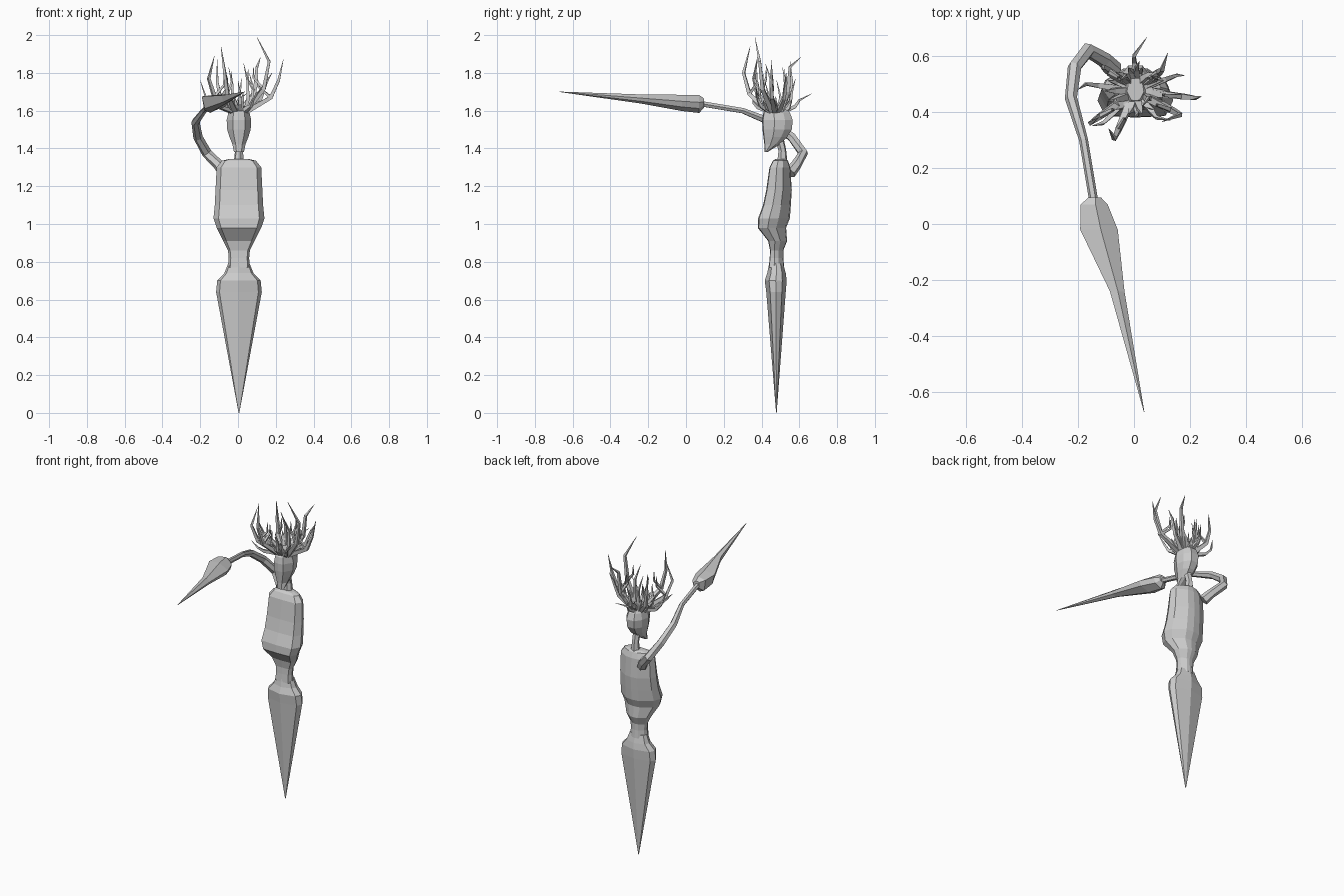
import bpy, math
from mathutils import Vector

skin = bpy.data.materials.new("plain_grey")
skin.diffuse_color = (0.6, 0.6, 0.6, 1)
CX = .005  # body centre line


def loft(name, rings):
    """Skin a list of equal-length rings and cap both ends."""
    n = len(rings[0])
    verts = [tuple(p) for r in rings for p in r]
    faces = [(k * n + i, k * n + (i + 1) % n, (k + 1) * n + (i + 1) % n, (k + 1) * n + i)
             for k in range(len(rings) - 1) for i in range(n)]
    faces += [tuple(reversed(range(n))), tuple(range(len(verts) - n, len(verts)))]
    me = bpy.data.meshes.new(name)
    me.from_pydata(verts, [], faces)
    me.materials.append(skin)
    ob = bpy.data.objects.new(name, me)
    bpy.context.collection.objects.link(ob)
    return ob


def stack(name, section, levels):
    """Horizontal sections: (z, half width, front y, back y)."""
    return loft(name, [[(CX + u * w, f + v * (b - f), z) for u, v in section]
                       for z, w, f, b in levels])


def tube(name, pts, radii, sides):
    """Tapered faceted tube along a path."""
    pts = [Vector(p) for p in pts]
    rings = []
    side = None
    for i, p in enumerate(pts):
        d = (pts[min(i + 1, len(pts) - 1)] - pts[max(i - 1, 0)]).normalized()
        if side is None:
            side = d.orthogonal()
        side = (side - d * side.dot(d)).normalized()
        up = d.cross(side)
        rings.append([p + radii[i] * (side * math.cos(a) + up * math.sin(a))
                      for a in (2 * math.pi * k / sides for k in range(sides))])
    return loft(name, rings)


def mirrored(half):
    """Close a right-hand half section, from front centre to back centre."""
    return half + [(-u, v) for u, v in reversed(half) if u > 0]


# Torso and waist
body_section = mirrored([(0, 0), (0.8, 0.03), (1, 0.35), (0.87, 0.65), (0.35, 0.96), (0, 1)])
stack("torso", body_section, [
    (0.77, .058, .438, .52), (0.82, .054, .443, .515), (0.86, .058, .445, .515),
    (0.91, .083, .435, .535), (0.98, .118, .38, .53), (1.03, .135, .382, .55),
    (1.10, .128, .408, .555), (1.18, .124, .425, .56), (1.30, .118, .442, .552),
    (1.335, .09, .46, .54), (1.345, .05, .475, .53)])

# Pointed lower body
tail_section = mirrored([(0, 0), (0.85, 0.2), (1, 0.5), (0.85, 0.8), (0, 1)])
stack("pointed_tail", tail_section, [
    (0.0, .002, .477, .48), (0.64, .121, .425, .528), (0.70, .115, .417, .533),
    (0.74, .077, .43, .528), (0.79, .057, .44, .515)])

# Neck and head with a narrow muzzle and a rounded skull
tube("neck", [(CX, .51, 1.33), (CX, .51, 1.39), (CX, .49, 1.47)], [.028, .021, .024], 6)
head_section = mirrored([(0, 0), (0.5, 0.03), (1, 0.4), (0.85, 0.75), (0.4, 1), (0, 1)])
stack("head", head_section, [
    (1.38, .026, .417, .43), (1.42, .034, .415, .495), (1.46, .05, .41, .535),
    (1.50, .062, .405, .56), (1.55, .065, .403, .565), (1.59, .056, .41, .55),
    (1.625, .03, .44, .52)])

# Single arm, sweeping out behind the shoulder and then forward
tube("arm", [(-.07, .55, 1.27), (-.105, .585, 1.315), (-.165, .62, 1.375),
             (-.212, .56, 1.46), (-.225, .45, 1.54), (-.18, .30, 1.60), (-.14, .06, 1.64)],
     [.032, .028, .027, .025, .022, .016, .016], 6)

# Long blade at the end of the arm: (centre, half width, half height)
blade_section = [(-1, .8), (.1, 1), (1, .2), (.8, -.5), (-.1, -1), (-.75, -.7)]
loft("blade", [[(x + u * w, y, z + v * h) for u, v in blade_section]
               for x, y, z, w, h in [(-.14, .095, 1.64, .022, .025),
                                     (-.142, .07, 1.635, .048, .047),
                                     (-.125, -.02, 1.641, .067, .043),
                                     (-.06, -.24, 1.662, .026, .024),
                                     (.036, -.67, 1.70, .001, .001)]])


def strand(name, bend, tip, radii, bow):
    """Hair grows from the skull, bows outward to a knee, then turns to its tip."""
    crown, bend = Vector((CX, .475, 1.595)), Vector(bend)
    out = bend - crown
    out.z = 0
    root = crown + out.normalized() * .04
    knee = root.lerp(bend, .45) + out * bow
    tube(name, [root, knee, bend, tip], radii, 4)
    return knee


# Tall horn-like strands, each with a side twig from its knee
tall = [((.165, .39, 1.86), (.10, .365, 1.99)), ((-.07, .305, 1.80), (-.09, .34, 1.94)),
        ((-.155, .36, 1.77), (-.125, .38, 1.89)), ((.215, .45, 1.76), (.24, .455, 1.87)),
        ((.10, .55, 1.83), (.12, .61, 1.885)), ((-.11, .56, 1.75), (-.11, .55, 1.87))]
for i, (bend, tip) in enumerate(tall):
    knee = strand(f"tall_strand_{i + 1}", bend, tip, [.019, .014, .010, .001], .25)
    inward = Vector((-knee.x * .4, (.47 - knee.y) * .3, .06))
    tube(f"hair_twig_{i + 1}", [knee, knee + inward, knee + inward + Vector((0, 0, .06))],
         [.011, .007, .001], 4)

# Shorter strands around and between them
short = [((.15, .53, 1.75), (.18, .53, 1.80)), ((.00, .60, 1.655), (.045, .665, 1.69)),
         ((-.17, .50, 1.67), (-.20, .48, 1.76)), ((.08, .38, 1.66), (.13, .37, 1.73)),
         ((-.11, .36, 1.64), (-.15, .35, 1.68)), ((.05, .45, 1.76), (.03, .42, 1.85)),
         ((-.03, .53, 1.74), (-.05, .51, 1.83)), ((.08, .52, 1.72), (.06, .53, 1.80)),
         ((.01, .56, 1.70), (.02, .58, 1.77)), ((.01, .39, 1.69), (.00, .38, 1.76)),
         ((-.07, .44, 1.67), (-.05, .42, 1.75))]
for i, (bend, tip) in enumerate(short):
    strand(f"short_strand_{i + 1}", bend, tip, [.017, .012, .008, .001], .2)

# Ragged fringe of small locks that covers the top of the skull
for i in range(14):
    a = 2 * math.pi * i / 14
    c, s = math.cos(a), math.sin(a)
    lift = .02 * (i % 3)
    tube(f"fringe_lock_{i + 1}", [(CX + .03 * c, .475 + .04 * s, 1.60),
                                  (CX + .075 * c, .475 + .07 * s, 1.615 + lift),
                                  (CX + .11 * c, .475 + .085 * s, 1.655 + lift)],
         [.02, .013, .001], 4)
